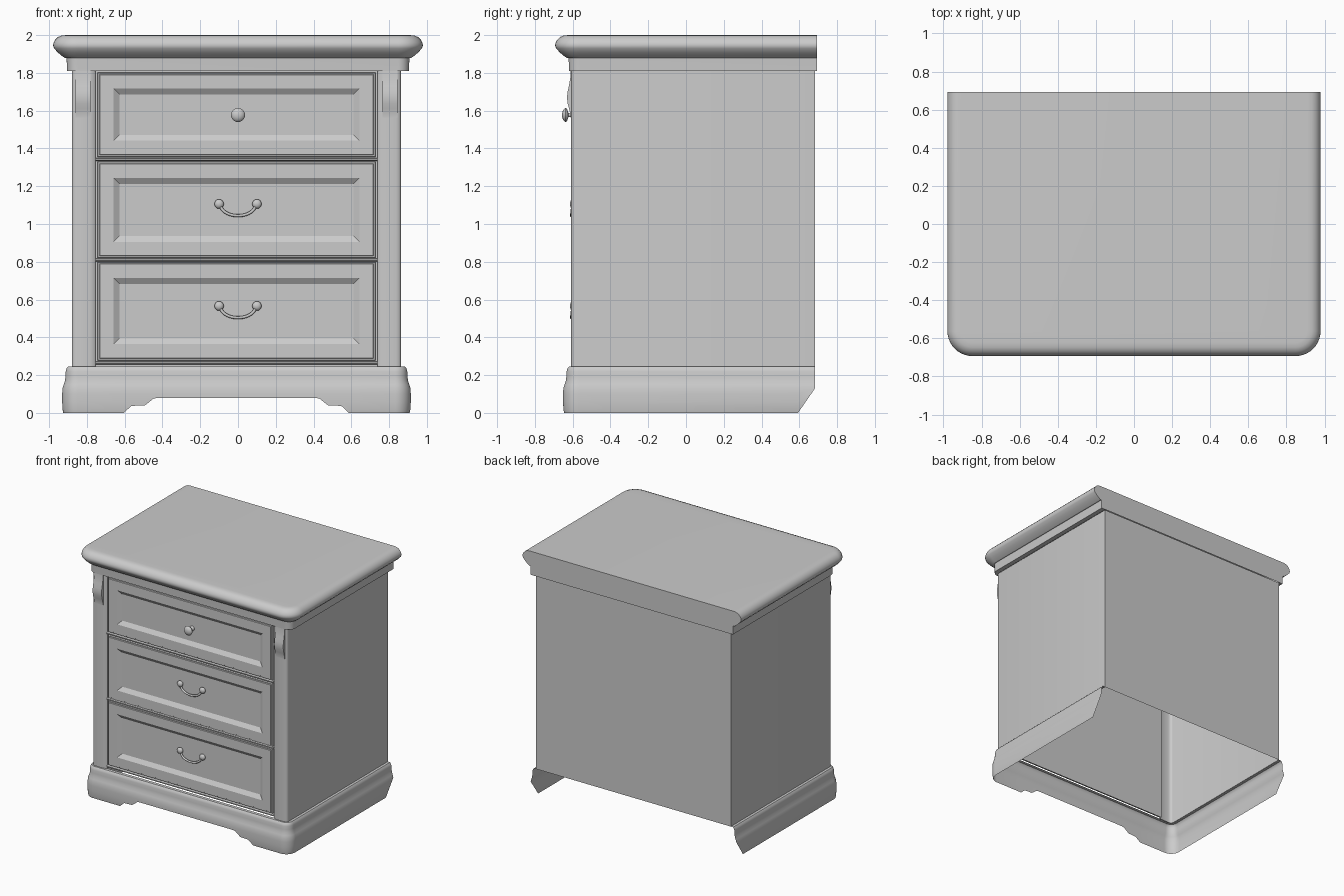
import bpy, bmesh
from math import sin, cos, pi, radians

if "Cube" in bpy.data.objects:
    bpy.data.objects.remove(bpy.data.objects["Cube"])

CX = -0.008  # carcass sits a hair left of the top


def grid(name, rows, loop=False, cap_first=False, cap_last=False, cap_ends=False, x=0.0, angle=32):
    """Skin rows of points into a smooth-shaded sheet."""
    bm = bmesh.new()
    vs = [[bm.verts.new(p) for p in row] for row in rows]
    n = len(rows[0])
    for a, b in zip(vs, vs[1:]):
        for i in range(n if loop else n - 1):
            j = (i + 1) % n
            bm.faces.new((a[i], a[j], b[j], b[i]))
    if cap_first:
        bm.faces.new(vs[0])
    if cap_last:
        bm.faces.new(vs[-1])
    if cap_ends:
        bm.faces.new([r[0] for r in vs] + [r[-1] for r in reversed(vs)])
    bmesh.ops.remove_doubles(bm, verts=bm.verts, dist=1e-5)
    bmesh.ops.recalc_face_normals(bm, faces=bm.faces)
    me = bpy.data.meshes.new(name)
    bm.to_mesh(me)
    bm.free()
    ob = bpy.data.objects.new(name, me)
    bpy.context.collection.objects.link(ob)
    ob.location.x = x
    smooth(ob, angle)
    return ob


def smooth(ob, angle=32):
    bpy.ops.object.select_all(action='DESELECT')
    ob.select_set(True)
    bpy.context.view_layer.objects.active = ob
    bpy.ops.object.shade_smooth_by_angle(angle=radians(angle))


def u_path(hw, yf, yb, r, ys=(), xs=()):
    """U-shaped path, open at the back: (x, y, normal x, normal y)."""
    half = [(hw, y, 1, 0) for y in (yb, *ys)]
    for i in range(11):
        t = -i / 10 * pi / 2
        half.append((hw - r + r * cos(t), yf + r + r * sin(t), cos(t), sin(t)))
    half += [(x, yf, 0, -1) for x in xs]
    return half + [(-x, y, -nx, ny) for x, y, nx, ny in reversed(half)]


def lerp(table, v):
    """Piecewise-linear lookup in an ascending table."""
    if v <= table[0][0]:
        return table[0][1]
    for (a, p), (b, q) in zip(table, table[1:]):
        if v <= b:
            return p + (q - p) * (v - a) / (b - a)
    return table[-1][1]


def lathe(name, profile, x, z, seg=24):
    """Revolve (radius, y) about a line running front to back."""
    grid(name, [[(x + r * cos(2 * pi * i / seg), y, z + r * sin(2 * pi * i / seg))
                 for i in range(seg)] for r, y in profile], loop=True, angle=50)


# Moulded top with cornice underneath
top_prof = [(0, 2.0), (.025, 1.998), (.045, 1.99), (.06, 1.975), (.068, 1.96), (.071, 1.945),
            (.066, 1.93), (.045, 1.907), (.025, 1.89), (.01, 1.88), (0, 1.88), (-.001, 1.865),
            (-.003, 1.81), (-.04, 1.81)]
path = u_path(.908, -.622, .693, .06)
grid("moulded_top", [[(x + nx * d, y + ny * d, z) for x, y, nx, ny in path] for d, z in top_prof],
     cap_first=True, cap_ends=True)

# Plinth with shaped apron and raked back feet
plinth_prof = [(0, .017), (.02, .021), (.06, .023), (.10, .023), (.13, .021), (.15, .015),
               (.17, .008), (.195, .005), (.22, .004), (.235, 0), (.245, -.008), (.246, -.032)]
apron = [(.42, .08), (.44, .075), (.465, .055), (.485, .04), (.555, .037), (.575, .02), (.595, 0)]
path = u_path(.90, -.628, .683, .06, ys=(.593,), xs=[p[0] for p in reversed(apron)])


def plinth_bottom(x, y):
    return lerp(apron, abs(x)) if y < -.6 else lerp([(.593, 0), (.683, .13)], y)


rows = []
for z, _ in plinth_prof:
    row = []
    for x, y, nx, ny in path:
        zz = max(z, plinth_bottom(x, y))
        d = lerp(plinth_prof, zz)
        row.append((x + nx * d, y + ny * d, zz))
    rows.append(row)
grid("plinth", rows, x=CX)

# Carcass: back, sides, rounded corner stiles and recessed front
half = [(.872, .683), (.872, -.585), (.869, -.596), (.861, -.604), (.845, -.608), (.81, -.609),
        (.775, -.608), (.757, -.604), (.746, -.595), (.746, -.572)]
outline = half + [(-x, y) for x, y in reversed(half)]
grid("carcass", [[(x, y, z) for x, y in outline] for z in (.245, 1.812)], loop=True, x=CX)

# Drawer fronts with sunken panels
HW = .736
for i, (z0, z1) in enumerate([(.278, .800), (.820, 1.330), (1.355, 1.803)]):
    rings = [(0, -.572), (0, -.596), (.003, -.601), (.010, -.601), (.013, -.606),
             (.086, -.606), (.117, -.585)]
    grid(f"drawer_front_{i + 1}",
         [[(-HW + d, y, z0 + d), (HW - d, y, z0 + d), (HW - d, y, z1 - d), (-HW + d, y, z1 - d)]
          for d, y in rings], loop=True, cap_last=True, x=CX, angle=15)

# Beaded rails between drawers
for i, z in enumerate((.265, .810, 1.3425)):
    bead = [(-.572, -.008), (-.597, -.008), (-.603, -.004), (-.603, .004), (-.597, .008), (-.572, .008)]
    grid(f"rail_{i + 1}", [[(x, y, z + dz) for y, dz in bead] for x in (-.746, .746)], x=CX)

# Corbels at the head of the stiles
corbel = [(-.60, 1.81), (-.611, 1.81), (-.613, 1.77), (-.619, 1.735), (-.627, 1.70), (-.630, 1.67),
          (-.627, 1.64), (-.619, 1.61), (-.613, 1.585), (-.612, 1.565), (-.60, 1.565)]
for side, s in (("left", -1), ("right", 1)):
    grid(f"corbel_{side}", [[(s * x, y, z) for y, z in corbel] for x in (.773, .853)],
         loop=True, cap_first=True, cap_last=True, x=CX)

# Top drawer knob
lathe("knob", [(0, -.656), (.014, -.655), (.026, -.650), (.034, -.643), (.037, -.637), (.034, -.631),
               (.024, -.627), (.012, -.623), (.011, -.608), (.019, -.598), (.020, -.584)], 0, 1.577)

# Swan-neck handles: two studs and a hanging bail each
for n, z in (("lower", .566), ("middle", 1.106)):
    for side, x in (("left", -.10), ("right", .10)):
        stud = [(.025 * sin(pi * k / 8), -.598 - .017 * cos(pi * k / 8)) for k in range(9)]
        lathe(f"{n}_stud_{side}", stud, x, z, 20)
    cu = bpy.data.curves.new(f"{n}_bail", 'CURVE')
    cu.dimensions = '3D'
    cu.bevel_depth = .008
    cu.bevel_resolution = 2
    cu.use_fill_caps = True
    sp = cu.splines.new('POLY')
    sp.points.add(20)
    for k, p in enumerate(sp.points):
        t = pi * k / 20
        p.co = (-.092 * cos(t), -.600 - .006 * sin(t), z - .005 - .057 * sin(t), 1)
    bpy.context.collection.objects.link(bpy.data.objects.new(f"{n}_bail", cu))
